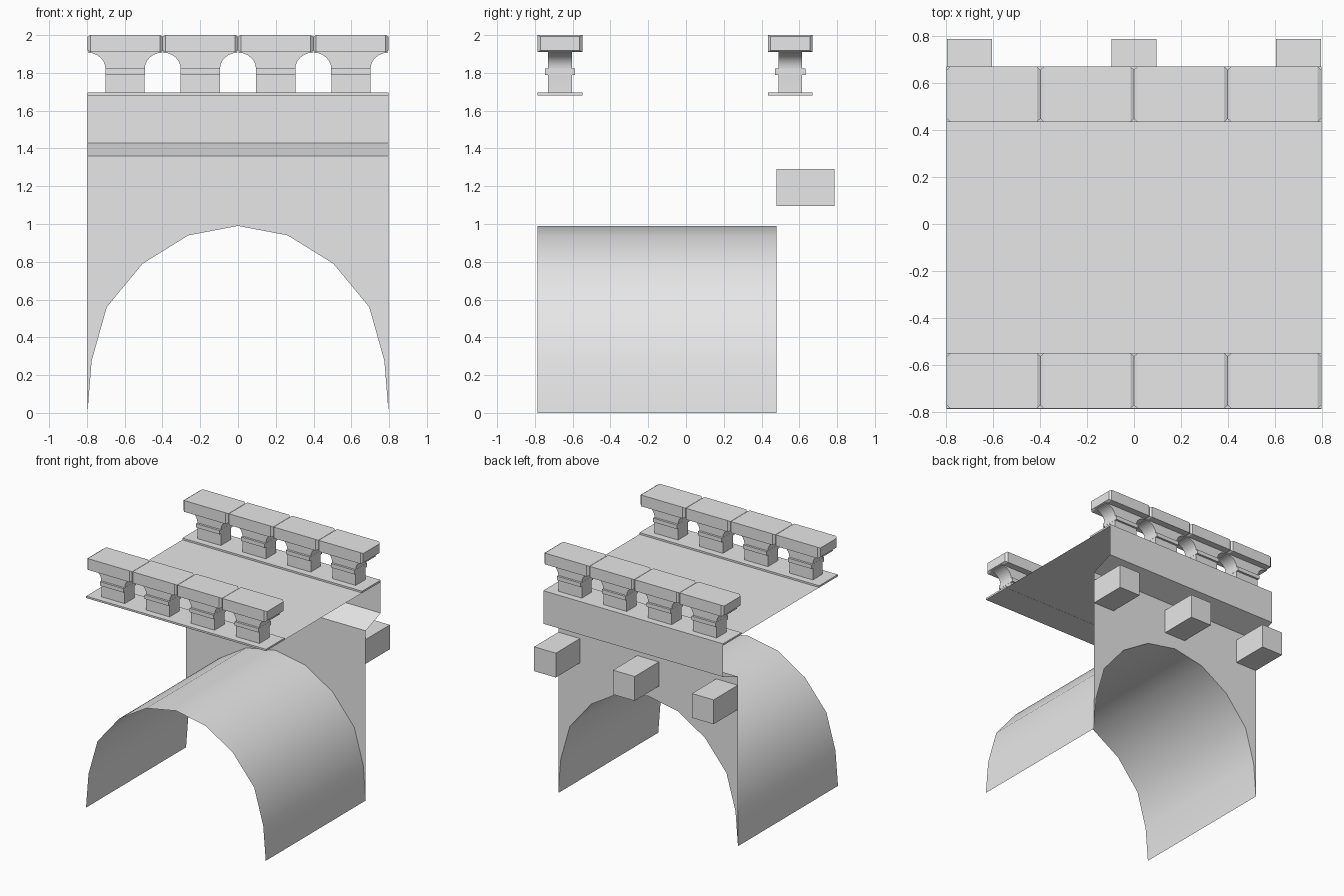
import bpy, bmesh, math

if "Cube" in bpy.data.objects:
    bpy.data.objects.remove(bpy.data.objects["Cube"])

stone = bpy.data.materials.new("grey stone")
stone.diffuse_color = (0.8, 0.8, 0.8, 1)
stone.use_nodes = True
stone.node_tree.nodes["Principled BSDF"].inputs["Base Color"].default_value = stone.diffuse_color

HALF = 0.797           # half width of the bridge
FRONT, WALL, BACK = -0.787, 0.48, 0.67
DECK = 1.68


def make(name, verts, faces, smooth=False, solid=True):
    me = bpy.data.meshes.new(name)
    me.from_pydata(verts, [], faces)
    if solid:
        bm = bmesh.new()
        bm.from_mesh(me)
        bmesh.ops.recalc_face_normals(bm, faces=bm.faces)
        bm.to_mesh(me)
        bm.free()
    me.materials.append(stone)
    ob = bpy.data.objects.new(name, me)
    bpy.context.collection.objects.link(ob)
    if smooth:
        bpy.ops.object.select_all(action='DESELECT')
        ob.select_set(True)
        bpy.context.view_layer.objects.active = ob
        bpy.ops.object.shade_smooth_by_angle(angle=math.radians(40))
    return ob


def loft(name, rings, capped=True, **kw):
    """Join equal-length closed rings of points into a solid."""
    n = len(rings[0])
    verts = [p for r in rings for p in r]
    faces = [(k * n + i, k * n + (i + 1) % n, (k + 1) * n + (i + 1) % n, (k + 1) * n + i)
             for k in range(len(rings) - 1) for i in range(n)]
    if capped:
        faces += [tuple(range(n)), tuple(range((len(rings) - 1) * n, len(rings) * n))]
    return make(name, verts, faces, **kw)


def section(x, y0, y1, z0, z1):
    return [(x, y0, z0), (x, y1, z0), (x, y1, z1), (x, y0, z1)]


def box(name, x0, x1, y0, y1, z0, z1):
    return loft(name, [section(x, y0, y1, z0, z1) for x in (x0, x1)])


def sheet(name, path, **kw):
    """Open surface spanning the full width along a (y, z) path."""
    verts = [(s * HALF, y, z) for y, z in path for s in (-1, 1)]
    faces = [(2 * i, 2 * i + 1, 2 * i + 3, 2 * i + 2) for i in range(len(path) - 1)]
    return make(name, verts, faces, solid=False, **kw)


# Arch profile from left foot over the crown to right foot
half_arch = [(HALF, 0), (0.775, 0.275), (0.695, 0.56), (0.505, 0.79), (0.263, 0.94)]
arch = [(-x, z) for x, z in half_arch] + [(0, 0.99)] + half_arch[::-1]
n = len(arch)

# Barrel vault
make("vault", [(x, y, z) for y in (FRONT, WALL) for x, z in arch],
     [(i, i + 1, n + i + 1, n + i) for i in range(n - 1)], smooth=True, solid=False)

# Back wall with arched opening, built as quads from the arch up to the wall top
TOP = 1.36
wall_verts = [(x, WALL, z) for x, z in arch] + [(x, WALL, TOP) for x, z in arch]
make("back_wall", wall_verts, [(i, n + i, n + i + 1, i + 1) for i in range(n - 1)], solid=False)

# Overhanging parapet base behind the wall, and the road deck
sheet("overhang", [(BACK, DECK), (BACK, 1.43), (WALL, TOP)][::-1])
sheet("deck", [(FRONT, DECK + 0.001), (BACK, DECK + 0.001)])

# Corbel blocks on the back wall
for cx in (-0.7, 0, 0.7):
    box("corbel", cx - 0.096, cx + 0.096, WALL, 0.787, 1.095, 1.29)

# Railings: plate, flared piers with a moulding, and bevelled cap stones
PITCH = HALF / 2
for cy in (-0.667, 0.552):
    box("railing_plate", -HALF, HALF, cy - 0.118, cy + 0.118, DECK, 1.695)
    for k in range(4):
        cx = (k - 1.5) * PITCH
        side = [(0.104, 1.695)]
        for i in range(7):
            a = math.radians(15 * i)
            side.append((0.197 - 0.093 * math.cos(a), 1.822 + 0.085 * math.sin(a)))
        side.append((0.197, 1.912))
        outline = side + [(-x, z) for x, z in side[::-1]]
        loft("pier", [[(cx + x, cy + s * 0.063, z) for x, z in outline] for s in (-1, 1)],
             smooth=True)
        box("moulding", cx - 0.105, cx + 0.105, cy - 0.08, cy + 0.08, 1.79, 1.822)
        rings = []
        for dx, inset in ((-PITCH / 2 * 2 / 2, 0.014), (-0.184, 0), (0.184, 0), (PITCH / 2, 0.014)):
            rings.append(section(cx + dx, cy - 0.118 + inset, cy + 0.118 - inset,
                                 1.91 + inset * 0.6, 2.0 - inset * 0.6))
        loft("cap_stone", rings)
